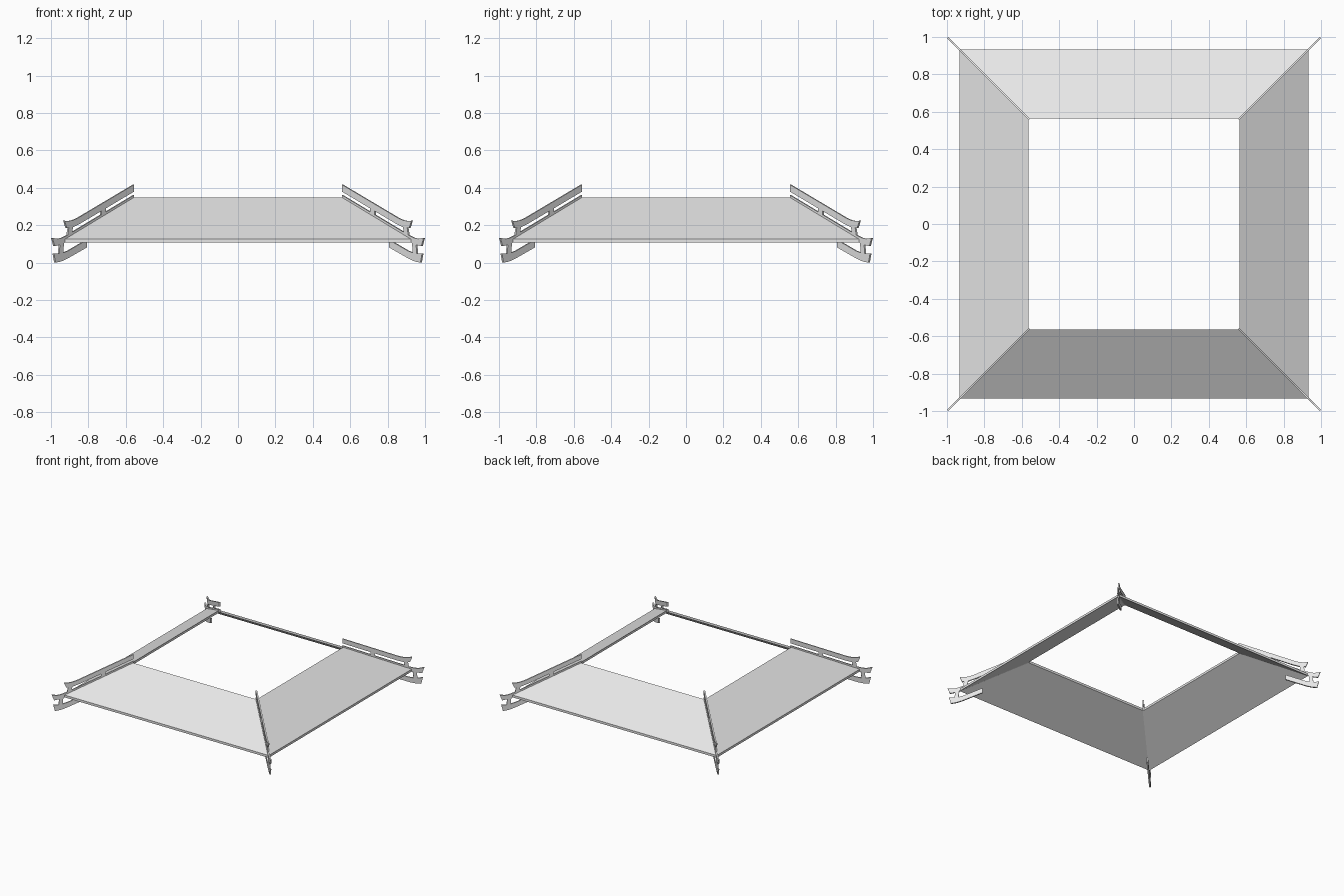
import bpy, bmesh, math
from mathutils import Vector, Matrix

if "Cube" in bpy.data.objects:
    bpy.data.objects.remove(bpy.data.objects["Cube"], do_unlink=True)

grey = bpy.data.materials.new("light grey")
grey.use_nodes = True
grey.diffuse_color = (0.8, 0.8, 0.8, 1)
grey.node_tree.nodes["Principled BSDF"].inputs["Base Color"].default_value = (0.8, 0.8, 0.8, 1)


def prism(bm, near, far):
    """Solid between two matching outlines."""
    a = [bm.verts.new(p) for p in near]
    b = [bm.verts.new(p) for p in far]
    bm.faces.new(a)
    bm.faces.new(b[::-1])
    for i in range(len(a)):
        j = (i + 1) % len(a)
        bm.faces.new((a[j], a[i], b[i], b[j]))


def finish(name, bm, turn):
    bmesh.ops.recalc_face_normals(bm, faces=bm.faces)
    bm.transform(Matrix.Rotation(turn, 4, 'Z'))
    mesh = bpy.data.meshes.new(name)
    bm.to_mesh(mesh)
    bm.free()
    mesh.materials.append(grey)
    obj = bpy.data.objects.new(name, mesh)
    bpy.context.collection.objects.link(obj)


# Sloping roof panels, mitred at the hips
OUTER, INNER = 0.932, 0.565
SECTION = [(OUTER, 0.107), (OUTER, 0.126), (INNER, 0.348), (INNER, 0.329)]


def panel(name, turn):
    bm = bmesh.new()
    prism(bm, [(-r, -r, z) for r, z in SECTION], [(r, -r, z) for r, z in SECTION])
    finish(name, bm, turn)


# Hip ornaments: outlines as (distance along x, height) in the diagonal plane
HALF = 0.0055
UPPER_RAIL = [(0.559, 0.417), (0.86, 0.238), (0.885, 0.227), (0.905, 0.223), (0.931, 0.224),
              (0.919, 0.185), (0.885, 0.19), (0.85, 0.207), (0.559, 0.38)]
MIDDLE_RAIL = [(0.559, 0.361), (0.92, 0.144), (0.945, 0.132), (0.965, 0.127), (0.996, 0.132),
               (0.984, 0.088), (0.95, 0.096), (0.92, 0.113), (0.559, 0.331)]
LOWER_RAIL = [(0.81, 0.122), (0.91, 0.064), (0.935, 0.054), (0.96, 0.048), (0.988, 0.05),
              (0.979, 0), (0.95, 0.006), (0.92, 0.019), (0.81, 0.082)]


def post(x, width, low, high, lean=0.006):
    return [(x - lean, low), (x + lean, high), (x + lean + width, high - 0.015), (x - lean + width, low - 0.015)]


ORNAMENT = [UPPER_RAIL, MIDDLE_RAIL, LOWER_RAIL,
            post(0.709, 0.024, 0.26, 0.312, 0),
            post(0.887, 0.024, 0.155, 0.21, -0.004),
            post(0.936, 0.022, 0.045, 0.118, -0.003)]


def ornament(name, turn):
    bm = bmesh.new()
    root = math.sqrt(2)
    for outline in ORNAMENT:
        prism(bm, [(r * root, -HALF, z) for r, z in outline], [(r * root, HALF, z) for r, z in outline])
    finish(name, bm, turn)


sides = ["front", "left", "back", "right"]
corners = ["front_left", "back_left", "back_right", "front_right"]
for i in range(4):
    panel(sides[i] + "_roof_panel", i * math.pi / 2)
    ornament(corners[i] + "_hip_ornament", (i - 0.5) * math.pi / 2)
